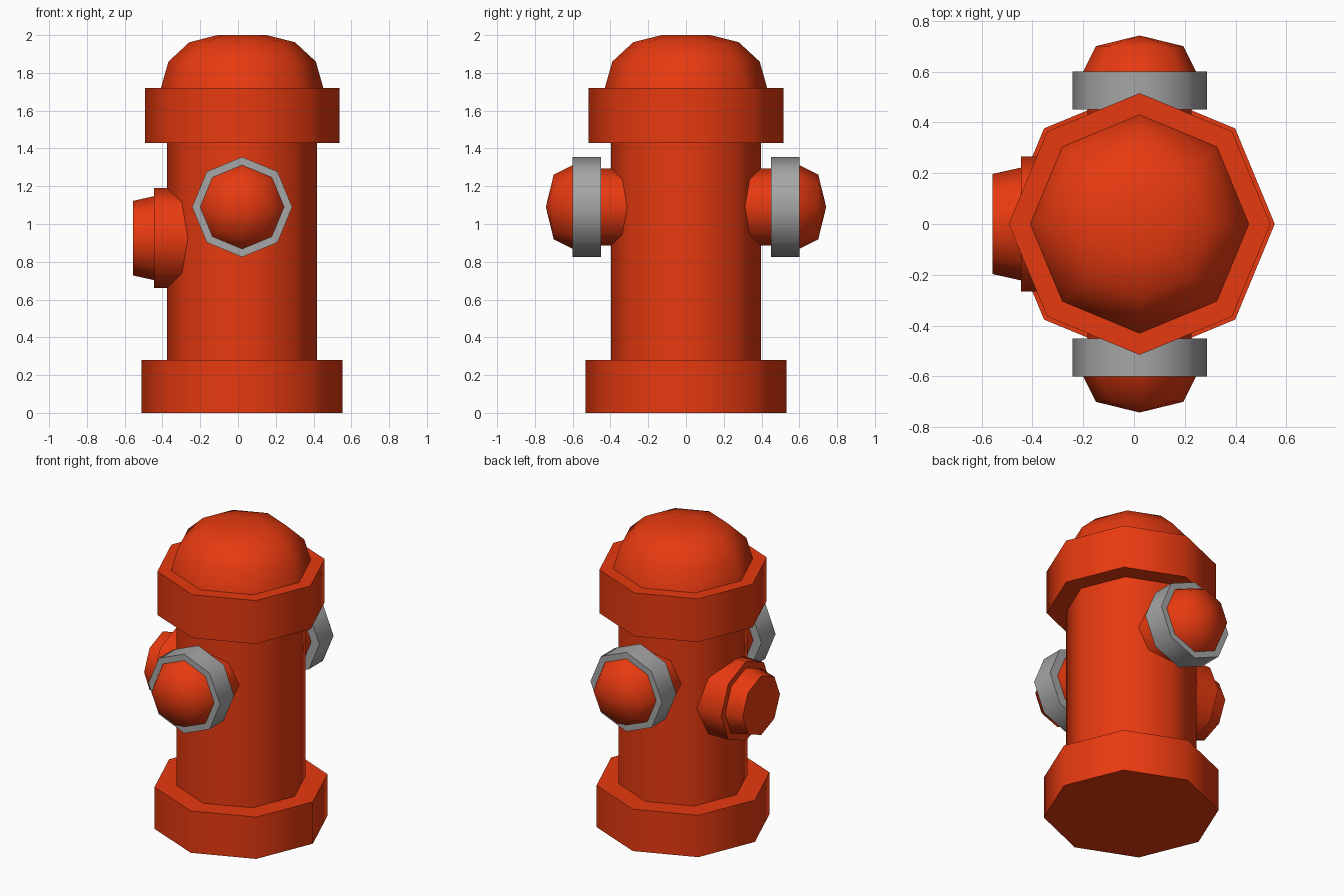
import bpy, bmesh, math
from mathutils import Matrix, Vector

if "Cube" in bpy.data.objects:
    bpy.data.objects.remove(bpy.data.objects["Cube"])

CX = 0.022     # axis of the barrel
SIDES = 8


def paint(name, rgb):
    mat = bpy.data.materials.new(name)
    mat.diffuse_color = (*rgb, 1)
    mat.use_nodes = True
    mat.node_tree.nodes["Principled BSDF"].inputs["Base Color"].default_value = mat.diffuse_color
    return mat


red = paint("red_paint", (0.80, 0.042, 0.005))
steel = paint("grey_metal", (0.38, 0.38, 0.38))


def lathe(name, profile, loc=(CX, 0, 0), rot=None, mat=red):
    """Spin (radius, height) points into an eight-sided part; radius 0 makes a pole."""
    bm = bmesh.new()
    rings = []
    for r, h in profile:
        n = SIDES if r > 0 else 1
        rings.append([bm.verts.new((r * math.cos(math.tau * i / SIDES),
                                    r * math.sin(math.tau * i / SIDES), h)) for i in range(n)])
    for a, b in zip(rings, rings[1:]):
        for i in range(SIDES):
            j = (i + 1) % SIDES
            quad = [a[i % len(a)], a[j % len(a)], b[j % len(b)], b[i % len(b)]]
            bm.faces.new(list(dict.fromkeys(quad)))
    bmesh.ops.dissolve_limit(bm, angle_limit=0.001, verts=bm.verts, edges=bm.edges)
    if rot:
        bm.transform(rot)
    bm.transform(Matrix.Translation(Vector(loc)))
    mesh = bpy.data.meshes.new(name)
    bm.to_mesh(mesh)
    bm.free()
    obj = bpy.data.objects.new(name, mesh)
    bpy.context.collection.objects.link(obj)
    mesh.materials.append(mat)
    bpy.ops.object.select_all(action='DESELECT')
    obj.select_set(True)
    bpy.context.view_layer.objects.active = obj
    bpy.ops.object.shade_smooth_by_angle(angle=math.radians(55))
    return obj


# Upright body
lathe("base", [(0, 0), (0.532, 0), (0.532, 0.28), (0, 0.28)])
lathe("barrel", [(0.397, 0.28), (0.397, 1.43)])
lathe("collar", [(0, 1.43), (0.515, 1.43), (0.515, 1.72), (0, 1.72)])
lathe("bonnet", [(0.43, 1.72), (0.39, 1.86), (0.28, 1.962), (0.13, 2.0), (0, 2.0)])

# Front and back hose outlets
for side, turn in (("front", 90), ("back", -90)):
    rot = Matrix.Rotation(math.radians(turn), 4, 'X')
    at = (CX, 0, 1.09)
    lathe(side + "_outlet_pipe", [(0.205, 0.3), (0.205, 0.45)], at, rot)
    lathe(side + "_outlet_ring", [(0, 0.45), (0.265, 0.45), (0.265, 0.60), (0, 0.60)], at, rot, steel)
    lathe(side + "_outlet_cap", [(0.222, 0.60), (0.172, 0.70), (0, 0.742)], at, rot)

# Large side outlet
rot = Matrix.Rotation(math.radians(-90), 4, 'Y')
at = (0, 0, 0.925)
lathe("side_outlet_flange", [(0.265, 0.24), (0.265, 0.445), (0, 0.445)], at, rot)
lathe("side_outlet_plug", [(0.222, 0.445), (0.197, 0.557), (0, 0.557)], at, rot)
